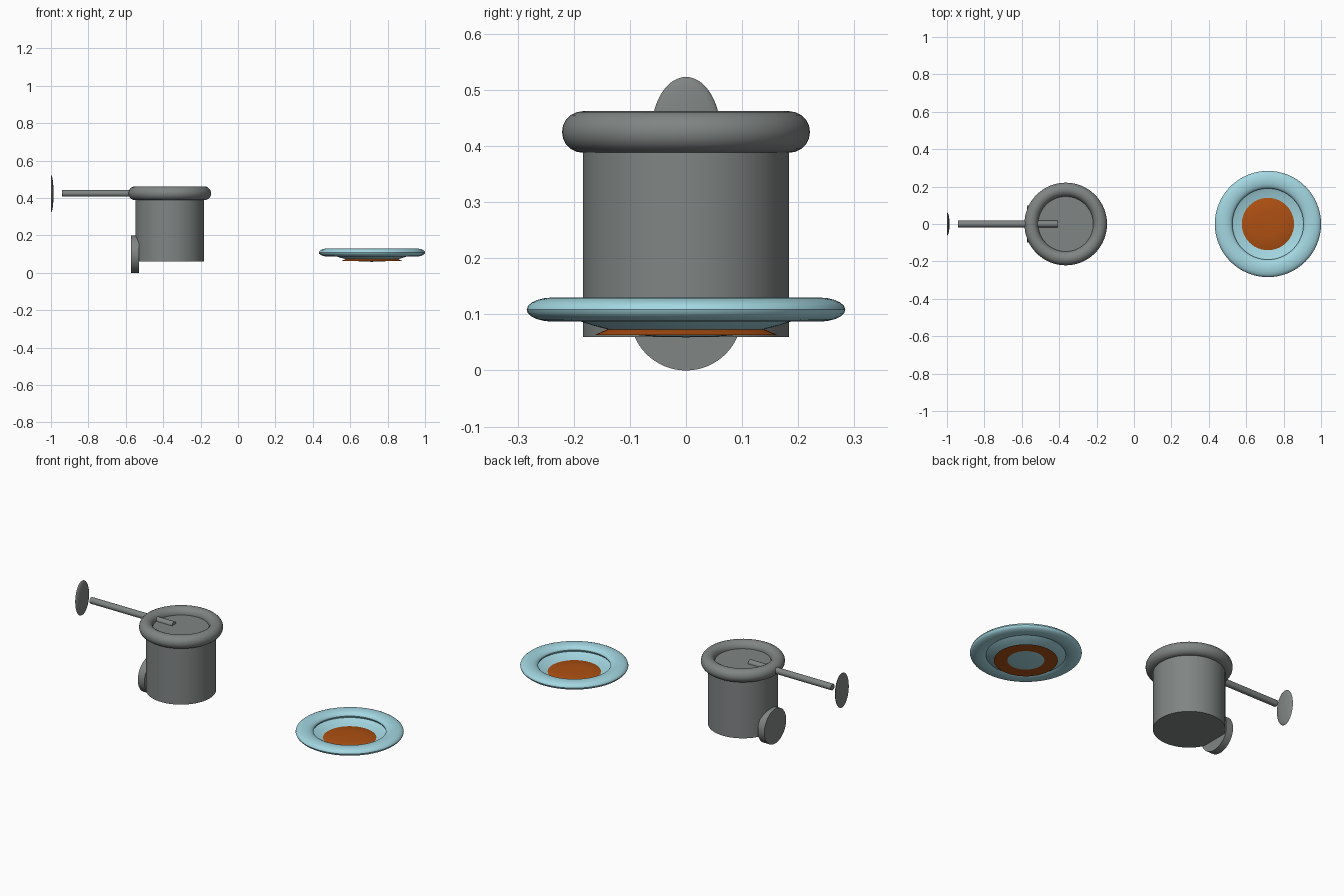
import bpy, bmesh, math
from mathutils import Matrix, Vector

if "Cube" in bpy.data.objects:
    bpy.data.objects.remove(bpy.data.objects["Cube"])

def mat(name, rgb):
    m = bpy.data.materials.new(name)
    m.diffuse_color = (*rgb, 1)
    m.use_nodes = True
    m.node_tree.nodes["Principled BSDF"].inputs["Base Color"].default_value = m.diffuse_color
    return m

GREY = mat("pot_grey", (0.215, 0.235, 0.23))
BLUE = mat("saucer_blue", (0.37, 0.68, 0.76))
ORANGE = mat("burnt_orange", (0.42, 0.08, 0.006))

def lathe(name, pts, loc, material, closed=False, along_x=False, squash=1.0, n=64):
    """Revolve (radius, height) points around z, or around x."""
    bm = bmesh.new()
    rings = []
    for r, h in pts:
        if r == 0:
            rings.append([bm.verts.new((0, 0, h))] * n)
        else:
            rings.append([bm.verts.new((r * math.cos(2 * math.pi * i / n),
                                        r * math.sin(2 * math.pi * i / n), h)) for i in range(n)])
    pairs = list(zip(rings, rings[1:]))
    if closed:
        pairs.append((rings[-1], rings[0]))
    for a, b in pairs:
        for i in range(n):
            j = (i + 1) % n
            face = list(dict.fromkeys((a[i], a[j], b[j], b[i])))
            bm.faces.new(face)
    if along_x:
        bm.transform(Matrix.Rotation(math.pi / 2, 4, 'Y'))
        bm.transform(Matrix.Diagonal((1, squash, 1, 1)))
    bm.transform(Matrix.Translation(Vector(loc)))
    bmesh.ops.recalc_face_normals(bm, faces=bm.faces)
    me = bpy.data.meshes.new(name)
    bm.to_mesh(me)
    bm.free()
    me.materials.append(material)
    ob = bpy.data.objects.new(name, me)
    bpy.context.collection.objects.link(ob)
    bpy.ops.object.select_all(action='DESELECT')
    ob.select_set(True)
    bpy.context.view_layer.objects.active = ob
    bpy.ops.object.shade_smooth_by_angle(angle=math.radians(35))
    return ob

def oval(major, a, b, n=20):
    return [(major + a * math.cos(2 * math.pi * i / n), b * math.sin(2 * math.pi * i / n)) for i in range(n)]

def rod(r, a, b):
    return [(0, a), (r, a), (r, b), (0, b)]

# Pot body and rolled rim
PX = -0.365
lathe("pot_body", rod(0.184, 0.06, 0.425), (PX, 0, 0), GREY)
lathe("pot_rim", oval(0.184, 0.037, 0.037), (PX, 0, 0.425), GREY, closed=True)

# Handle rod and shallow domed oval end plate
lathe("handle_rod", rod(0.018, -0.94, -0.41), (0, 0, 0.425), GREY, along_x=True, n=32)
dome = [(0, -1.0)] + [(0.1 * math.cos(t), -1.0 + 0.014 * math.sin(t))
                      for t in (i * math.pi / 16 for i in range(8))] + [(0, -0.986)]
lathe("handle_end", dome, (0, 0, 0.423), GREY, along_x=True, squash=0.62)

# Round knob low on the pot's side
lathe("side_knob", rod(0.1, -0.572, -0.53), (0, 0, 0.1), GREY, along_x=True)

# Saucer: rounded rim, shallow bowl, orange foot showing through the bowl
SX = 0.716
lathe("saucer_rim", oval(0.237, 0.047, 0.0215), (SX, 0, 0.1085), BLUE, closed=True)
lathe("saucer_bowl", [(0, 0.059), (0.05, 0.0602), (0.094, 0.0635), (0.137, 0.0725),
                      (0.165, 0.08), (0.19, 0.088), (0.215, 0.1)], (SX, 0, 0), BLUE)
lathe("saucer_foot", [(0, 0.0635), (0.162, 0.0635), (0.137, 0.0745), (0.07, 0.08), (0, 0.08)],
      (SX, 0, 0), ORANGE)
